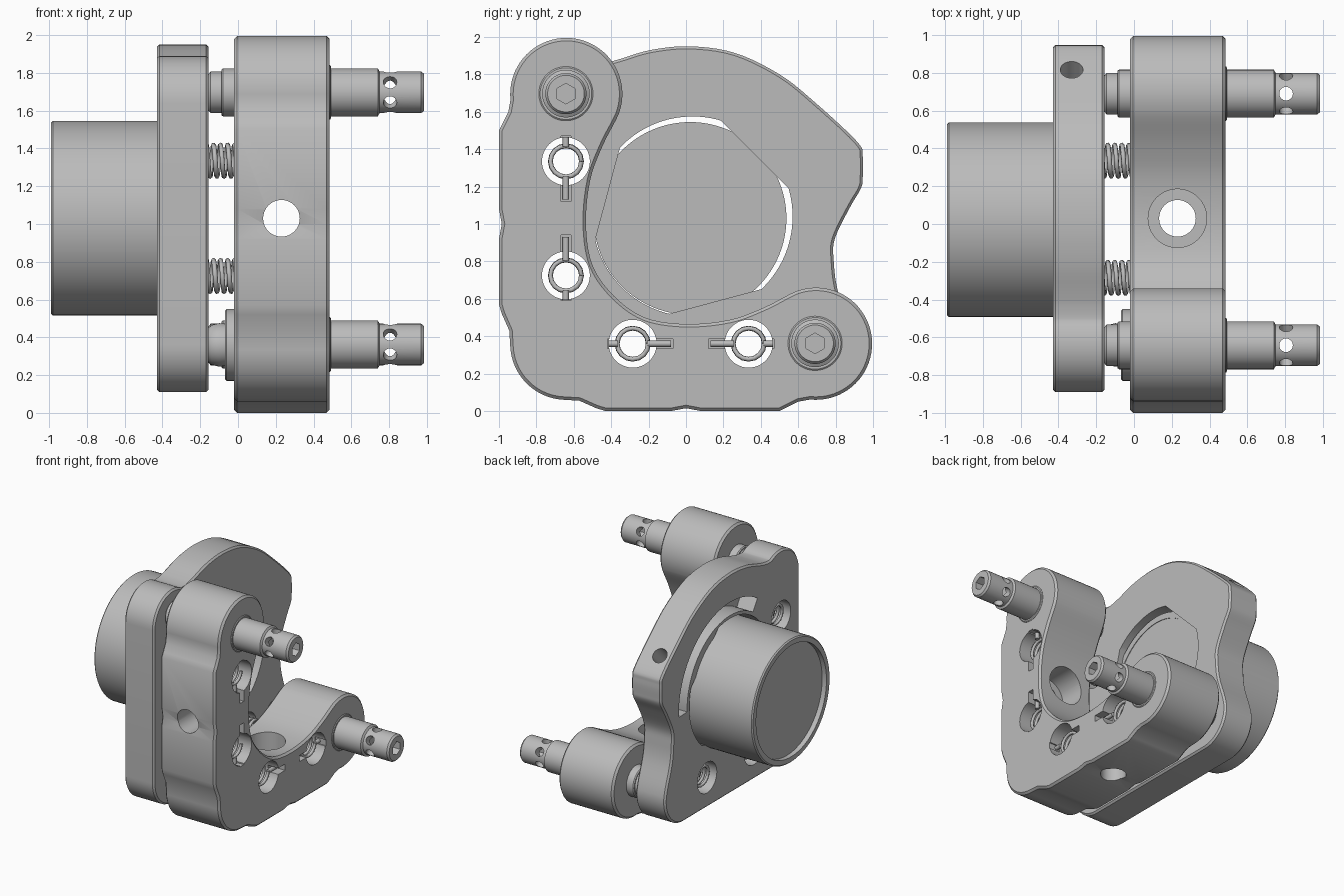
import bpy, bmesh
from math import sin, cos, pi, radians
from mathutils import Vector

cube = bpy.data.objects.get("Cube")
if cube:
    bpy.data.objects.remove(cube)

metal = bpy.data.materials.new("satin_grey_metal")
metal.use_nodes = True
grey = (0.5, 0.5, 0.5, 1)
metal.diffuse_color = grey
metal.node_tree.nodes["Principled BSDF"].inputs["Base Color"].default_value = grey


# ---------- helpers (profiles are (y, w) pairs with w = z - 1) ----------
def make(name, bm):
    bmesh.ops.recalc_face_normals(bm, faces=bm.faces)
    mesh = bpy.data.meshes.new(name)
    bm.to_mesh(mesh)
    bm.free()
    mesh.materials.append(metal)
    ob = bpy.data.objects.new(name, mesh)
    bpy.context.collection.objects.link(ob)
    return ob


def activate(ob):
    bpy.ops.object.select_all(action='DESELECT')
    ob.select_set(True)
    bpy.context.view_layer.objects.active = ob


def smooth(ob):
    activate(ob)
    bpy.ops.object.shade_smooth_by_angle(angle=radians(32))


def arc(cy, cw, r, a0, a1, n=16):
    angles = [radians(a0 + (a1 - a0) * i / n) for i in range(n + 1)]
    return [(cy + r * cos(a), cw + r * sin(a)) for a in angles]


def spline(pts, n=5):
    """Catmull-Rom through all but the first and last point."""
    out = []
    v = [Vector(p) for p in pts]
    for a, b, c, d in zip(v, v[1:], v[2:], v[3:]):
        for i in range(n):
            t = i / n
            p = b + (c - a) * t / 2 + (a - b * 2.5 + c * 2 - d / 2) * t**2 + ((b - c) * 3 + d - a) / 2 * t**3
            out.append(tuple(p))
    return out + [tuple(v[-2])]


def prism(name, pts, x0, x1, chamfer=0):
    bm = bmesh.new()
    a, b = [[bm.verts.new((x, y, w + 1)) for y, w in pts] for x in (x0, x1)]
    bm.faces.new(a)
    bm.faces.new(b)
    for i in range(len(pts)):
        bm.faces.new((a[i - 1], a[i], b[i], b[i - 1]))
    ob = make(name, bm)
    if chamfer:
        mod = ob.modifiers.new("chamfer", 'BEVEL')
        mod.width, mod.segments, mod.angle_limit = chamfer, 1, radians(65)
        activate(ob)
        bpy.ops.object.modifier_apply(modifier=mod.name)
    return ob


def lathe(name, y, w, profile, n=64):
    """Turn (x, radius) pairs about an axis parallel to x."""
    bm = bmesh.new()
    rings = [[bm.verts.new((x, y + r * cos(2 * pi * i / n), w + 1 + r * sin(2 * pi * i / n)))
              for i in range(n)] for x, r in profile]
    for a, b in zip(rings, rings[1:]):
        for i in range(n):
            bm.faces.new((a[i - 1], a[i], b[i], b[i - 1]))
    bm.faces.new(rings[0])
    bm.faces.new(rings[-1])
    return make(name, bm)


def rod(name, p0, p1, r, n=40):
    p0, p1 = Vector(p0), Vector(p1)
    d = p1 - p0
    bm = bmesh.new()
    bmesh.ops.create_cone(bm, cap_ends=True, segments=n, radius1=r, radius2=r, depth=d.length)
    bm.transform(d.to_track_quat('Z', 'Y').to_matrix().to_4x4())
    bmesh.ops.translate(bm, verts=bm.verts, vec=(p0 + p1) / 2)
    return make(name, bm)


def cut(ob, *cutters):
    for c in cutters:
        c.hide_render = True
        mod = ob.modifiers.new("cut", 'BOOLEAN')
        mod.operation, mod.solver, mod.object = 'DIFFERENCE', 'EXACT', c
        activate(ob)
        bpy.ops.object.modifier_apply(modifier=mod.name)
        bpy.data.objects.remove(c)


# ---------- rear L bracket: half outline mirrored over the diagonal ----------
half = arc(-.64, -.64, .3, 225, 265, 10)
half += [(-.57, -.945), (-.48, -.985), (-.43, -1), (-.08, -1), (0, -.985), (.08, -1),
         (.5, -1), (.54, -.98), (.6, -.95)]
half += arc(.695, -.64, .3, 264, 468, 40)
half += spline([(.69, -.34), (.592, -.358), (.42, -.445), (.235, -.512), (0, -.535),
                (-.22, -.5), (-.385, -.385), (-.5, -.22)])
outline = half + [(w, y) for y, w in reversed(half[1:-1])]
# remove coincident neighbours
outline = [p for i, p in enumerate(outline)
           if (Vector(p) - Vector(outline[i - 1])).length > .003]
bracket = prism("rear_bracket", outline, -.02, .485, .016)

# ---------- front plate ----------
outline = arc(-.64, -.64, .25, 180, 270) + arc(.64, -.64, .25, 270, 370)
outline += spline([(.89, -.66), (.875, -.55), (.81, -.35), (.79, -.2), (.795, -.08), (.877, .09),
                   (.935, .19), (.945, .25), (.945, .36), (.915, .44), (.69, .65), (.5, .8),
                   (.26, .915), (.02, .95), (-.19, .93), (-.36, .88), (-.44, .86),
                   (-.515, .856), (-.58, .88)])
outline += arc(-.64, .64, .25, 65, 180)
plate = prism("front_plate", outline, -.43, -.155, .014)

# bore with three flat contact pads
bore = []
for i in range(3):
    bore += arc(.035, .04, .535, 45 + 28.5 + 120 * i, 165 - 28.5 + 120 * i, 20)
slot = arc(.03, .03, .68, -2, 122, 40) + arc(.03, .03, .57, 122, -2, 40)
cut(plate, prism("bore_cutter", bore, -.6, 0), prism("slot_cutter", slot, -.6, -.28),
    rod("set_screw_cutter", (-.33, 1, 1.72), (-.33, .66, 1.38), .06))

# ---------- spring holes, hook grooves, springs and hooks ----------
springs = [(-.642, .335, 0, -1), (-.642, -.275, 0, 1), (-.285, -.64, 1, 0), (.335, -.64, -1, 0)]
for k, (y, w, dy, dw) in enumerate(springs):
    for part in (bracket, plate):
        cut(part, rod("hole_cutter", (-.6, y, w + 1), (.7, y, w + 1), .128, 48))
    ends = [(y - dy * .135 + dw * .026, w - dw * .135 + dy * .026),
            (y + dy * .215 + dw * .026, w + dw * .215 + dy * .026),
            (y + dy * .215 - dw * .026, w + dw * .215 - dy * .026),
            (y - dy * .135 - dw * .026, w - dw * .135 - dy * .026)]
    cut(bracket, prism("groove_cutter", ends, .39, .6))
    for tag, s, e in (("long", .08, .205), ("short", -.08, -.13)):
        smooth(rod(f"spring_hook_{tag}_{k + 1}", (.42, y + dy * s, w + 1 + dw * s),
                   (.42, y + dy * e, w + 1 + dw * e), .017, 12))
    curve = bpy.data.curves.new(f"spring_{k + 1}", 'CURVE')
    curve.dimensions = '3D'
    curve.bevel_depth, curve.bevel_resolution = .013, 1
    curve.use_fill_caps = True
    turns, steps = 22, 16
    path = curve.splines.new('POLY')
    path.points.add(turns * steps)
    for i, p in enumerate(path.points):
        a = 2 * pi * i / steps
        p.co = (-.4 + .82 * i / (turns * steps), y + .083 * cos(a), w + 1 + .083 * sin(a), 1)
    curve.materials.append(metal)
    bpy.context.collection.objects.link(bpy.data.objects.new(f"spring_{k + 1}", curve))

# mounting holes through each arm, counterbored on the inside
cut(bracket,
    rod("mount_cutter", (.23, -1.2, 1.03), (.23, -.3, 1.03), .097),
    rod("counterbore_cutter", (.23, -.75, 1.03), (.23, -.3, 1.03), .155),
    rod("mount_cutter", (.23, .03, -.2), (.23, .03, .7), .097),
    rod("counterbore_cutter", (.23, .03, .25), (.23, .03, .7), .155))
smooth(bracket)
smooth(plate)

# ---------- barrel ----------
barrel = lathe("barrel", .022, .03, [(-.95, .465), (-.99, .465), (-.99, .505), (-.98, .515),
                                     (-.2, .515), (-.2, .465), (-.205, .465)], 96)
smooth(barrel)
prism("barrel_label_plate", [(-.09, -.055), (.14, -.055), (.14, .12), (-.09, .12)], -.206, -.2)

# ---------- adjuster screws ----------
for name, y, w in (("upper_adjuster", -.642, .697), ("lower_adjuster", .69, -.638)):
    screw = lathe(name, y, w, [(-.157, .095), (-.145, .11), (-.088, .11), (-.088, .12), (-.08, .127),
                               (.74, .127), (.75, .11), (.97, .11), (.985, .098)])
    cut(screw, rod("socket_cutter", (.74, y, w + 1), (1.1, y, w + 1), .055, 6))
    for a in (30, 90, 150):
        dy, dz = .2 * cos(radians(a)), .2 * sin(radians(a))
        cut(screw, rod("cross_cutter", (.805, y - dy, w + 1 - dz), (.805, y + dy, w + 1 + dz), .036, 24))
    smooth(screw)
    smooth(lathe(name + "_collar", y, w, [(.47, .145), (.487, .145), (.492, .138)]))

# ---------- fixed corner pivot ----------
smooth(lathe("pivot_ring", -.64, -.64, [(0, .19), (-.06, .19), (-.07, .18)]))
smooth(lathe("pivot_ball", -.64, -.64, [(-.157, .09), (-.14, .105), (-.1, .115), (-.05, .11)]))
